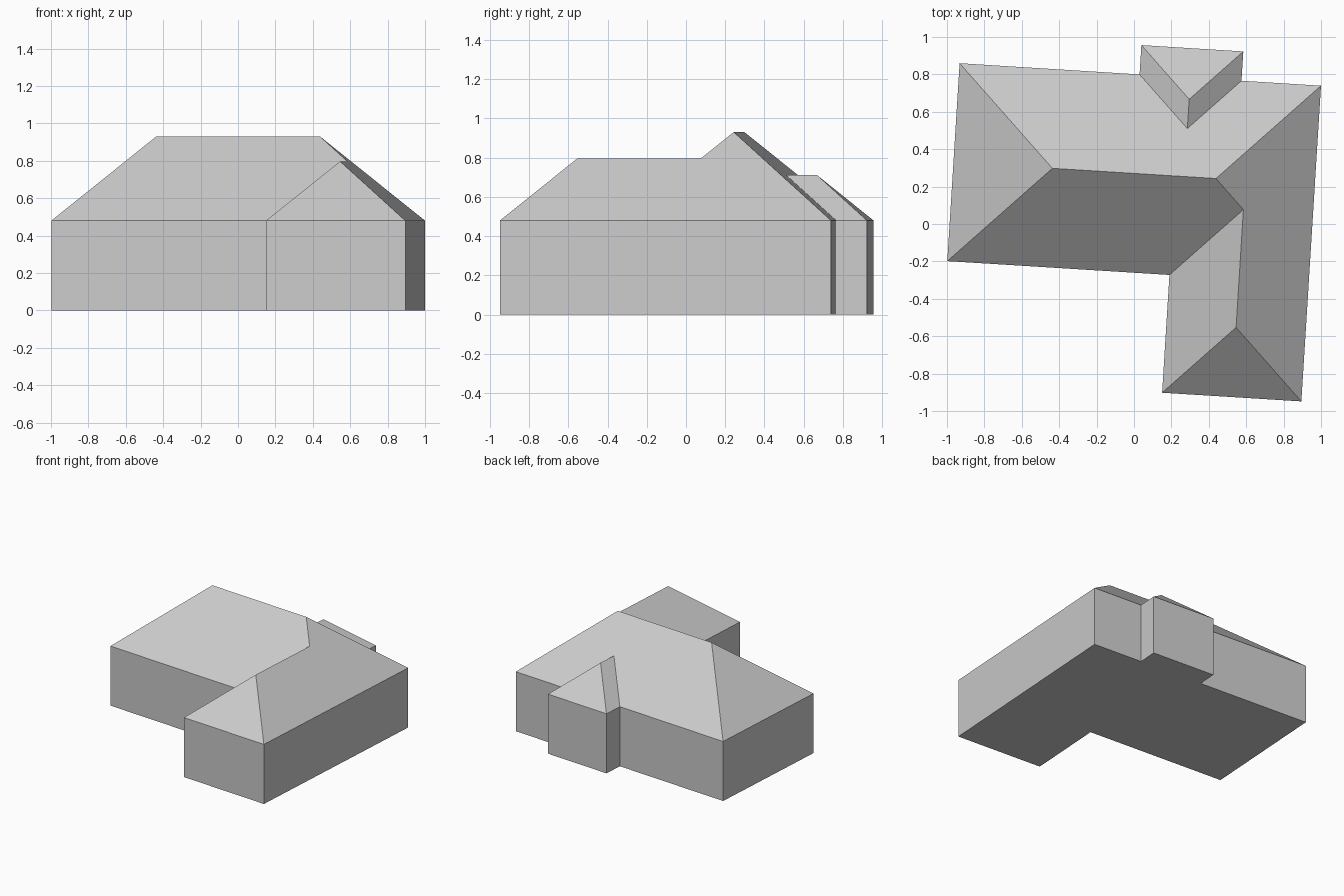
import bpy
import math
from mathutils import Matrix

cube = bpy.data.objects.get("Cube")
if cube:
    bpy.data.objects.remove(cube, do_unlink=True)

EAVES = 0.48
PITCH = 0.85
TURN = Matrix.Rotation(math.radians(-3.56), 4, "Z")

grey = bpy.data.materials.new("plain grey")
grey.use_nodes = True
colour = (0.6, 0.6, 0.6, 1)
grey.diffuse_color = colour
grey.node_tree.nodes["Principled BSDF"].inputs["Base Color"].default_value = colour


def add_part(name, points, faces):
    """Flat-faced object from points and faces, turned to the plot angle."""
    mesh = bpy.data.meshes.new(name)
    mesh.from_pydata(points, [], faces)
    mesh.transform(TURN)
    mesh.materials.append(grey)
    mesh.update()
    obj = bpy.data.objects.new(name, mesh)
    bpy.context.collection.objects.link(obj)
    return obj


# Wall lines of the plan, before turning
west, east, south, north = -0.984, 0.952, -0.26, 0.80
wing_west, wing_south = 0.206, -0.891
bay_west, bay_east, bay_north = -0.02, 0.526, 0.957

# Eaves corners, counterclockwise
eaves = {
    "main_sw": (west, south),
    "inner": (wing_west, south),
    "wing_sw": (wing_west, wing_south),
    "wing_se": (east, wing_south),
    "main_ne": (east, north),
    "bay_se": (bay_east, north),
    "bay_ne": (bay_east, bay_north),
    "bay_nw": (bay_west, bay_north),
    "bay_sw": (bay_west, north),
    "main_nw": (west, north),
}

# Walls and floor
outline = list(eaves.values())
n = len(outline)
wall_points = [(x, y, z) for z in (0, EAVES) for x, y in outline]
wall_faces = [(i, (i + 1) % n, (i + 1) % n + n, i + n) for i in range(n)]
wall_faces.append(tuple(reversed(range(n))))
add_part("walls", wall_points, wall_faces)

# Hipped roof: equal pitch, so each ridge follows from half its span
main = (north - south) / 2
wing = (east - wing_west) / 2
bay = (bay_east - bay_west) / 2
roof = {key: (x, y, EAVES) for key, (x, y) in eaves.items()}


def ridge(key, x, y, half_span):
    roof[key] = (x, y, EAVES + PITCH * half_span)


ridge("ridge_w", west + main, south + main, main)
ridge("ridge_e", east - main, south + main, main)
ridge("wing_n", east - wing, south + wing, wing)
ridge("wing_s", east - wing, wing_south + wing, wing)
ridge("bay_n", bay_east - bay, bay_north - bay, bay)
ridge("bay_s", bay_east - bay, north - bay, bay)

slopes = [
    "main_nw main_sw ridge_w",
    "main_sw inner wing_n ridge_e ridge_w",
    "inner wing_sw wing_s wing_n",
    "wing_sw wing_se wing_s",
    "wing_se main_ne ridge_e wing_n wing_s",
    "main_nw ridge_w ridge_e main_ne bay_se bay_s bay_sw",
    "bay_ne bay_nw bay_n",
    "bay_nw bay_sw bay_s bay_n",
    "bay_se bay_ne bay_n bay_s",
]
keys = list(roof)
add_part("hipped_roof", list(roof.values()),
         [[keys.index(k) for k in slope.split()] for slope in slopes])
